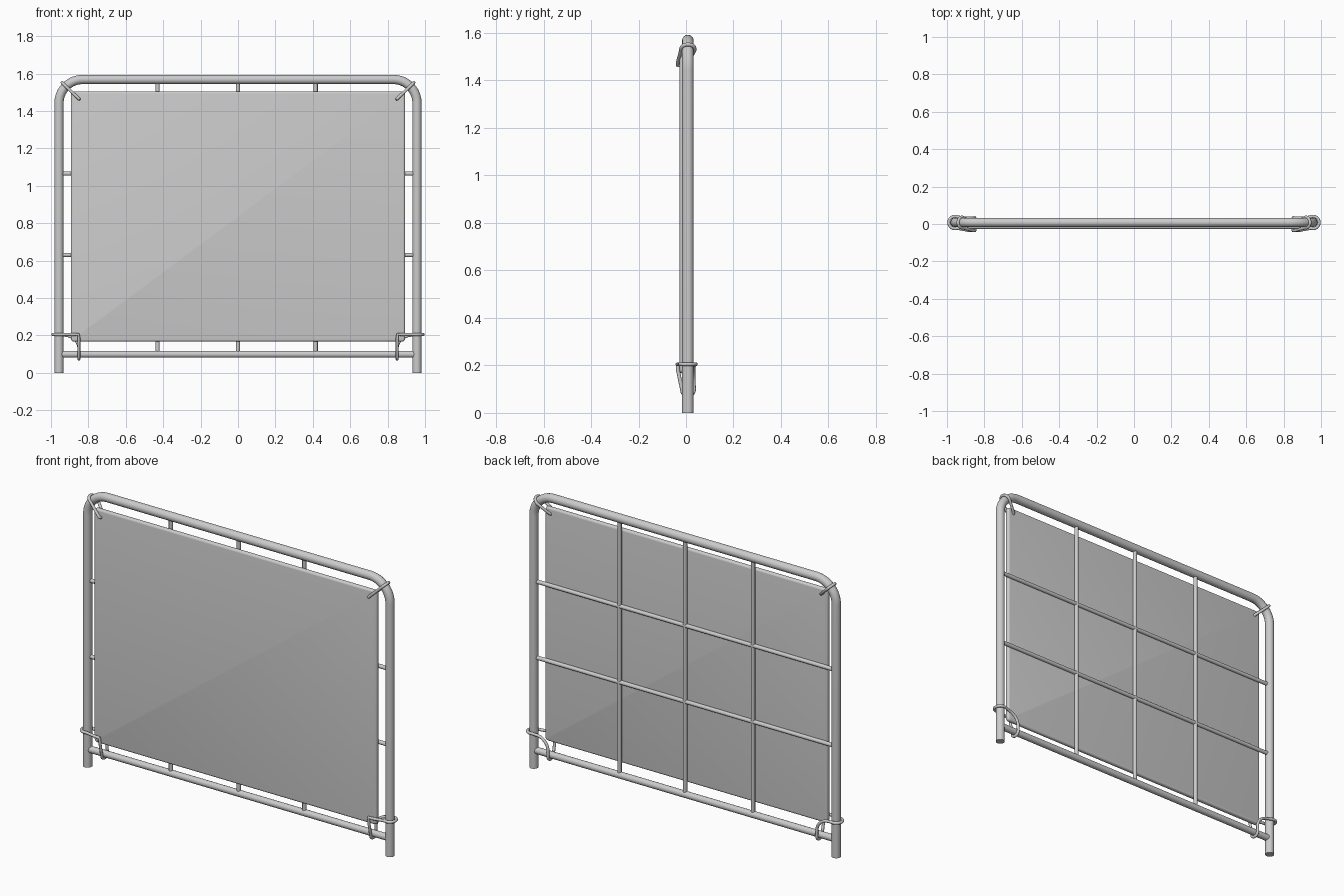
import bpy, bmesh, math
from mathutils import Vector

if "Cube" in bpy.data.objects:
    bpy.data.objects.remove(bpy.data.objects["Cube"])

YC = 0.008  # frame centre plane


def tube(name, pts, r, cyclic=False, res=4):
    """Round bar following a point path, converted to a smooth mesh."""
    cu = bpy.data.curves.new(name, 'CURVE')
    cu.dimensions = '3D'
    cu.bevel_depth = r
    cu.bevel_resolution = res
    cu.use_fill_caps = not cyclic
    sp = cu.splines.new('POLY')
    sp.points.add(len(pts) - 1)
    for p, co in zip(sp.points, pts):
        p.co = (*co, 1)
    sp.use_cyclic_u = cyclic
    ob = bpy.data.objects.new(name, cu)
    bpy.context.collection.objects.link(ob)
    finish(ob, True)
    return ob


def finish(ob, convert=False):
    bpy.ops.object.select_all(action='DESELECT')
    ob.select_set(True)
    bpy.context.view_layer.objects.active = ob
    if convert:
        bpy.ops.object.convert(target='MESH')
    bpy.ops.object.shade_smooth_by_angle(angle=math.radians(40))


def arc(c, u, v, r, a0, a1, n):
    """Points on an arc around c in the plane of u and v (degrees)."""
    out = []
    for i in range(n + 1):
        a = math.radians(a0 + (a1 - a0) * i / n)
        out.append(Vector(c) + Vector(u) * r * math.cos(a) + Vector(v) * r * math.sin(a))
    return out


X, Y, Z = Vector((1, 0, 0)), Vector((0, 1, 0)), Vector((0, 0, 1))

# Bent outer frame tube
path = [Vector((-0.957, YC, 0))]
path += arc((-0.832, YC, 1.443), X, Z, 0.125, 180, 90, 10)
path += arc((0.832, YC, 1.443), X, Z, 0.125, 90, 0, 10)
path += [Vector((0.957, YC, 0))]
tube("outer_frame", path, 0.0245, res=6)

# Lower rail between the posts
tube("bottom_rail", [(-0.945, YC, 0.099), (0.945, YC, 0.099)], 0.019, res=5)

# Wire grid behind the panel
for x in (-0.43, 0, 0.415):
    tube("upright_wire", [(x, YC, 0.1), (x, YC, 1.565)], 0.0115, res=3)
for z in (0.63, 1.065):
    tube("cross_wire", [(-0.95, YC, z), (0.95, YC, z)], 0.0115, res=3)

# Soft-edged panel
bm = bmesh.new()
bmesh.ops.create_cube(bm, size=1)
for v in bm.verts:
    v.co = (v.co.x * 1.788, v.co.y * 0.028 - 0.013, v.co.z * 1.339 + 0.8355)
corners = [e for e in bm.edges if abs(e.verts[0].co.y - e.verts[1].co.y) > 0.01]
bmesh.ops.bevel(bm, geom=corners, offset=0.018, segments=4, profile=0.5, affect='EDGES')
rim = [e for e in bm.edges if abs(e.verts[0].co.y - e.verts[1].co.y) < 0.001]
bmesh.ops.bevel(bm, geom=rim, offset=0.012, segments=4, profile=0.5, affect='EDGES')
me = bpy.data.meshes.new("panel")
bm.to_mesh(me)
bm.free()
panel = bpy.data.objects.new("panel", me)
bpy.context.collection.objects.link(panel)
finish(panel)

CORD = 0.008
for s in (-1, 1):
    # Elastic loop over each upper corner, through the panel
    d = Vector((s, 0, 1)).normalized()
    c = Vector((s * 0.832, YC, 1.443)) + d * 0.125
    loop = arc(c, d, Y, 0.029, -100, 110, 14)
    eye = Vector((s * 0.853, 0, 1.467))
    loop += [eye + Y * 0.006 + d * 0.01, eye - Y * 0.02 - d * 0.008,
             eye - Y * 0.036 - d * 0.003, eye - Y * 0.035 + d * 0.012]
    tube("upper_tie", loop, CORD, cyclic=True)

    # Elastic loop tying each lower corner to the post and the rail
    loop = [Vector((s * 0.853, -0.035, 0.205)), Vector((s * 0.875, -0.036, 0.205))]
    loop += arc((s * 0.957, YC, 0.205), X * s, Y, 0.033, -110, 110, 14)
    loop += arc((s * 0.925, 0.032, 0.125), X * -s, Z, 0.075, 80, 10, 8)
    loop += arc((s * 0.851, YC, 0.099), Y, -Z, 0.026, -10, 150, 10)
    loop += [Vector((s * 0.851, -0.035, 0.185))]
    tube("lower_tie", loop, CORD, cyclic=True)
